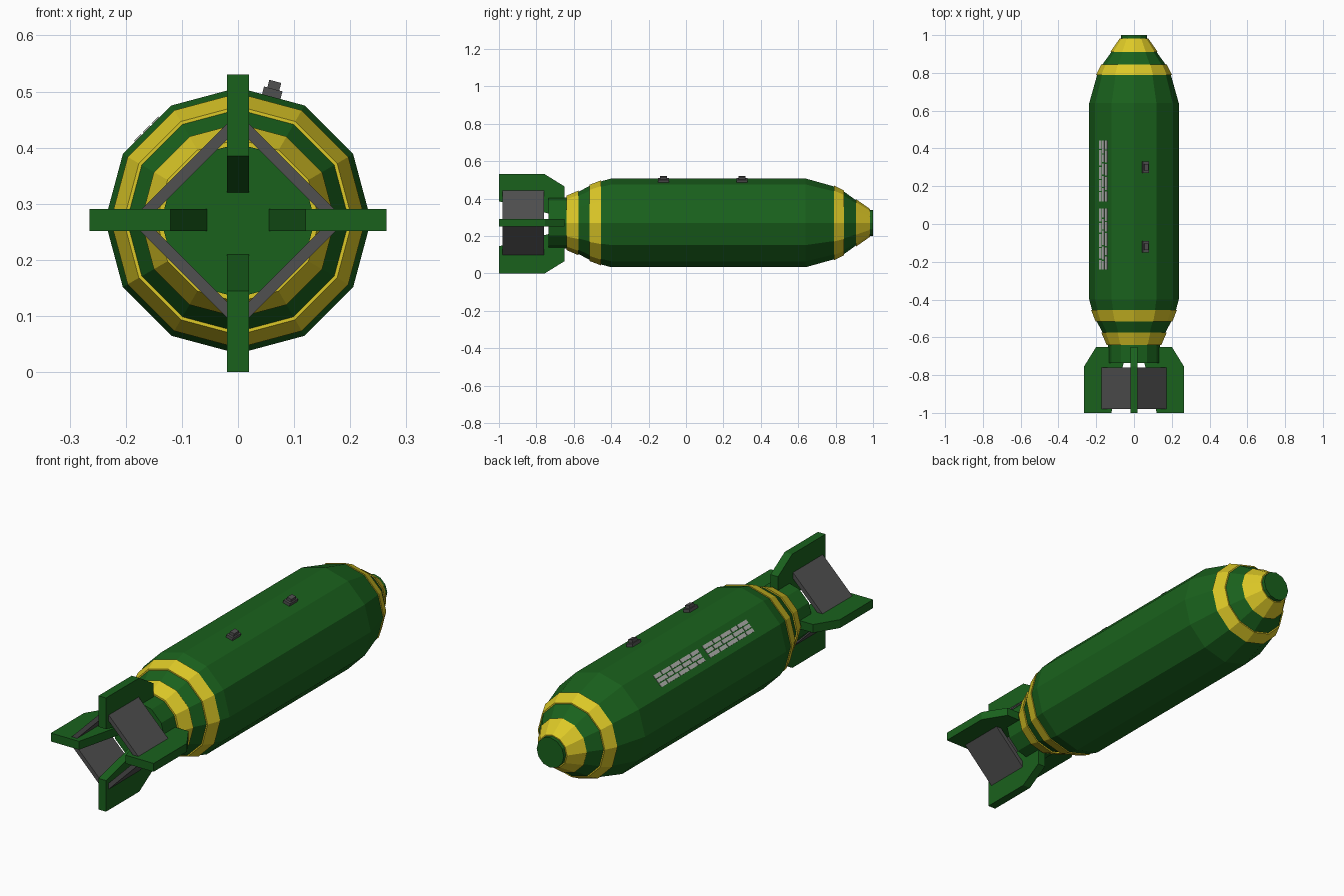
import bpy, bmesh, math, random
from mathutils import Matrix, Vector

if "Cube" in bpy.data.objects:
    bpy.data.objects.remove(bpy.data.objects["Cube"])

CZ = 0.27      # height of the long axis
R = 0.237      # body radius
SIDES = 12


def material(name, color):
    m = bpy.data.materials.new(name)
    m.diffuse_color = (*color, 1)
    m.use_nodes = True
    m.node_tree.nodes["Principled BSDF"].inputs["Base Color"].default_value = m.diffuse_color
    return m


GREEN = material("green_paint", (0.01, 0.12, 0.012))
YELLOW = material("yellow_paint", (0.72, 0.58, 0.02))
DARK = material("dark_metal", (0.08, 0.08, 0.08))
PALE = material("pale_paint", (0.42, 0.42, 0.40))


def finish(name, bm, mat):
    bmesh.ops.recalc_face_normals(bm, faces=bm.faces)
    me = bpy.data.meshes.new(name)
    bm.to_mesh(me)
    bm.free()
    me.materials.append(mat)
    ob = bpy.data.objects.new(name, me)
    bpy.context.collection.objects.link(ob)
    return ob


def lathe(name, profile, mat, loop=False):
    """Turn (y, radius) points about the long axis; loop makes a closed ring."""
    bm = bmesh.new()
    rings = [[bm.verts.new((r * math.cos(a), y, CZ + r * math.sin(a)))
              for a in (2 * math.pi * i / SIDES for i in range(SIDES))]
             for y, r in profile]
    pairs = list(zip(rings, rings[1:]))
    if loop:
        pairs.append((rings[-1], rings[0]))
    else:
        bm.faces.new(rings[0])
        bm.faces.new(rings[-1])
    for a, b in pairs:
        for i in range(SIDES):
            j = (i + 1) % SIDES
            bm.faces.new((a[i], a[j], b[j], b[i]))
    return finish(name, bm, mat)


def add_box(bm, size, mat4):
    bmesh.ops.create_cube(bm, size=1, matrix=mat4 @ Matrix.Diagonal((*size, 1)))


def on_body(angle, y, dist, side=0.0):
    """Frame whose z points outward from the axis at the given angle."""
    return (Matrix.Translation((0, y, CZ))
            @ Matrix.Rotation(math.radians(90 - angle), 4, 'Y')
            @ Matrix.Translation((side, 0, dist)))


# Main casing, tail stub and nose cap
lathe("body", [(-0.64, 0.137), (-0.575, 0.166), (-0.515, 0.198), (-0.455, 0.222),
               (-0.40, R), (0.64, R), (0.79, 0.195), (0.845, 0.167),
               (0.91, 0.120), (0.98, 0.070)], GREEN)
lathe("tail_stub", [(-0.735, 0.137), (-0.63, 0.137)], GREEN)
lathe("nose_cap", [(0.96, 0.070), (1.0, 0.070)], GREEN)

# Raised yellow bands
for name, y0, r0, y1, r1 in (("rear_band_small", -0.64, 0.145, -0.575, 0.173),
                             ("rear_band_large", -0.515, 0.204, -0.455, 0.227),
                             ("front_band_large", 0.79, 0.200, 0.845, 0.173),
                             ("front_band_small", 0.91, 0.126, 0.983, 0.075)):
    lathe(name, [(y0, r0), (y1, r1), (y1, r1 - 0.02), (y0, r0 - 0.02)], YELLOW, True)

# Four tail fins: (distance from axis, y) outline, extruded
FIN = [(0.265, -1.0), (0.265, -0.755), (0.20, -0.65),
       (0.055, -0.65), (0.055, -0.735), (0.12, -1.0)]
for name, angle, z in (("right_fin", 0, 0.271), ("top_fin", 90, 0.265),
                       ("left_fin", 180, 0.271), ("bottom_fin", 270, 0.265)):
    bm = bmesh.new()
    face = bm.faces.new([bm.verts.new((r, y, -0.0195)) for r, y in FIN])
    ext = bmesh.ops.extrude_face_region(bm, geom=[face])["geom"]
    bmesh.ops.translate(bm, vec=(0, 0, 0.039),
                        verts=[v for v in ext if isinstance(v, bmesh.types.BMVert)])
    bm.transform(Matrix.Translation((0, 0, z))
                 @ Matrix.Rotation(math.radians(-angle), 4, 'Y'))
    finish(name, bm, GREEN)

# Bracing plates between neighbouring fins
for i in range(4):
    bm = bmesh.new()
    add_box(bm, (0.245, 0.22, 0.02), on_body(45 + 90 * i, -0.87, 0.126))
    finish(f"brace_plate_{i + 1}", bm, DARK)

# Stepped lugs on the facet right of the top edge
FLAT = R * math.cos(math.pi / SIDES)
for name, y in (("front_lug", 0.30), ("rear_lug", -0.12)):
    bm = bmesh.new()
    add_box(bm, (0.034, 0.06, 0.02), on_body(75, y, FLAT + 0.004))
    add_box(bm, (0.022, 0.036, 0.02), on_body(75, y, FLAT + 0.018))
    finish(name, bm, DARK)

# Two panels of plain pale dashes on the upper left facet
random.seed(4)
bm = bmesh.new()
for start in (-0.24, 0.12):
    for side in (-0.022, 0.0, 0.022):
        cuts = [0.0] + [(k + random.uniform(-0.25, 0.25)) / 5 for k in range(1, 5)] + [1.0]
        for a, b in zip(cuts, cuts[1:]):
            y0, y1 = start + 0.33 * a, start + 0.33 * b - 0.007
            add_box(bm, (0.017, y1 - y0, 0.004),
                    on_body(135, (y0 + y1) / 2, FLAT + 0.0005, side))
finish("stencil_dashes", bm, PALE)
